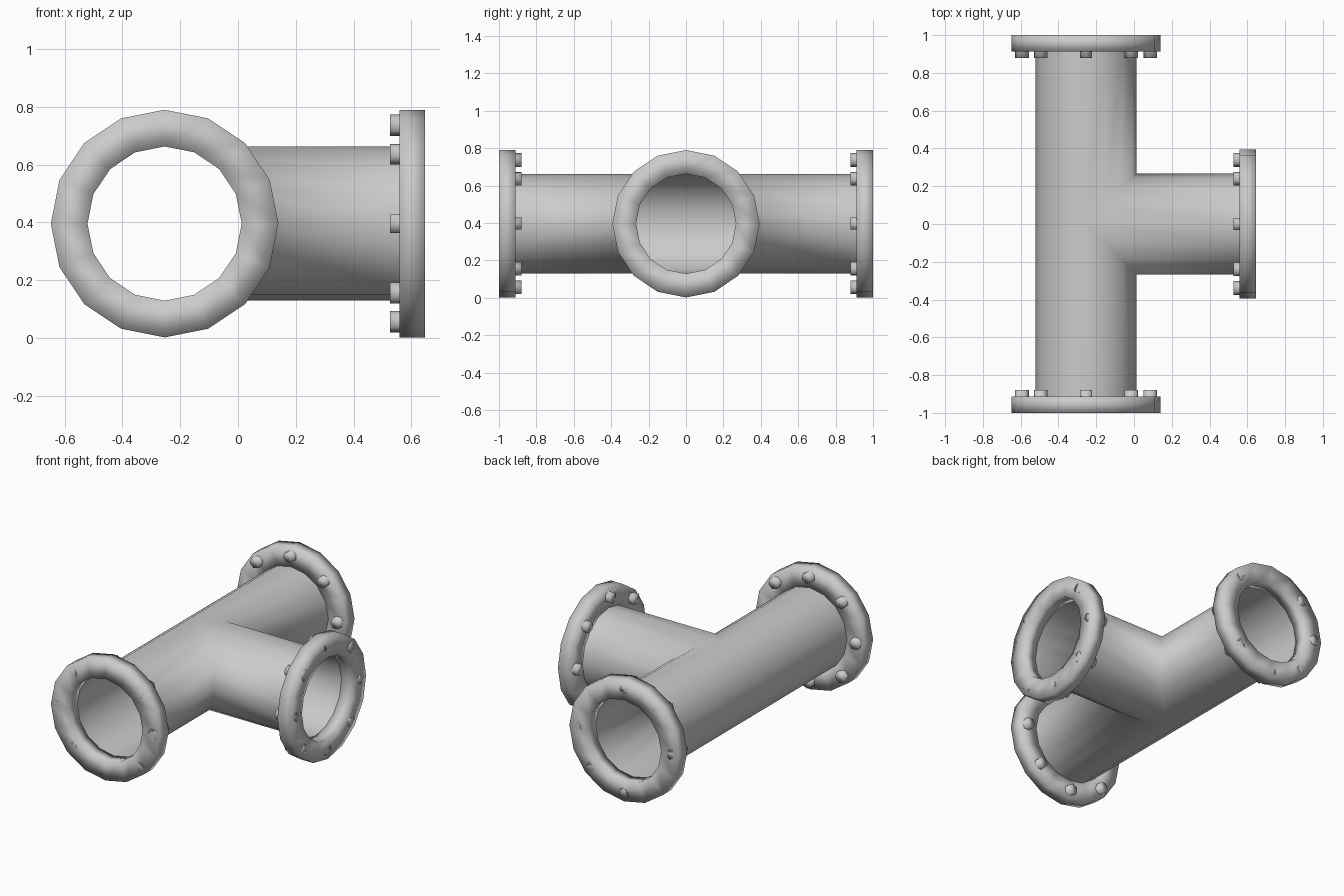
import bpy, bmesh
from math import sin, cos, pi
from mathutils import Matrix, Vector

if "Cube" in bpy.data.objects:
    bpy.data.objects.remove(bpy.data.objects["Cube"])

N = 16                        # sides of pipes and flanges
CX, CZ = -0.254, 0.396        # pipe junction centre
R, FR = 0.267, 0.394          # pipe and flange radius
T, END, BRANCH = 0.088, 1.0, 0.901   # flange thickness, arm lengths
BOLT_R, BOLT_CIRCLE, BOLT_OUT = 0.037, 0.34, 0.033


def finish(bm, name, matrix):
    bmesh.ops.remove_doubles(bm, verts=bm.verts, dist=1e-5)
    bmesh.ops.recalc_face_normals(bm, faces=bm.faces)
    for f in bm.faces:
        f.smooth = True
    me = bpy.data.meshes.new(name)
    bm.to_mesh(me)
    bm.free()
    ob = bpy.data.objects.new(name, me)
    ob.matrix_world = matrix
    bpy.context.collection.objects.link(ob)
    return ob


def bridge(bm, a, b, closed=True):
    va, vb = [[bm.verts.new(p) for p in ring] for ring in (a, b)]
    n = len(va)
    for i in range(n if closed else n - 1):
        j = (i + 1) % n
        bm.faces.new((va[i], va[j], vb[j], vb[i]))


def circle(r, x):
    return [Vector((x, r * cos(2 * pi * i / N), r * sin(2 * pi * i / N))) for i in range(N)]


# Tee body: two main half pipes and the branch, mitred together at the junction
bm = bmesh.new()
for s in (-1, 1):
    pts = [(R * cos(2 * pi * i / N), R * sin(2 * pi * i / N)) for i in range(N)]
    bridge(bm, [(x, s * (END - T), z) for x, z in pts],
           [(x, s * max(0, x), z) for x, z in pts])
bridge(bm, [(abs(p.y), p.y, p.z) for p in circle(R, 0)], circle(R, BRANCH - T))
bmesh.ops.remove_doubles(bm, verts=bm.verts, dist=1e-5)
centre = Matrix.Translation((CX, 0, CZ))
body = finish(bm, "tee_body", centre)


# Each arm gets a ring flange and eight hexagonal bolts
def arm_end(name, length, angle):
    m = centre @ Matrix.Rotation(angle, 4, 'Z')
    bm = bmesh.new()
    profile = [(R, length - T), (FR, length - T), (FR, length), (R, length)]
    for k in range(4):
        bridge(bm, circle(*profile[k]), circle(*profile[(k + 1) % 4]))
    finish(bm, name + "_flange", m)

    bm = bmesh.new()
    depth = T + BOLT_OUT
    for k in range(8):
        mat = (Matrix.Rotation(k * pi / 4, 4, 'X')
               @ Matrix.Translation((length - depth / 2, BOLT_CIRCLE, 0))
               @ Matrix.Rotation(pi / 2, 4, 'Y') @ Matrix.Rotation(pi / 2, 4, 'Z'))
        bmesh.ops.create_cone(bm, cap_ends=True, segments=6, radius1=BOLT_R,
                              radius2=BOLT_R, depth=depth, matrix=mat)
    # turn hexagon corners to point away from the pipe axis
    for k in range(8):
        vs = bm.verts[:][k * 12:(k + 1) * 12]
        c = sum((v.co for v in vs), Vector()) / 12
        radial = Vector((0, c.y, c.z)).normalized()
        if max((v.co - c).dot(radial) for v in vs) < BOLT_R * 0.95:
            bmesh.ops.rotate(bm, verts=vs, cent=c, matrix=Matrix.Rotation(pi / 6, 3, 'X'))
    finish(bm, name + "_bolts", m)


arm_end("branch", BRANCH, 0)
arm_end("back", END, pi / 2)
arm_end("front", END, -pi / 2)
